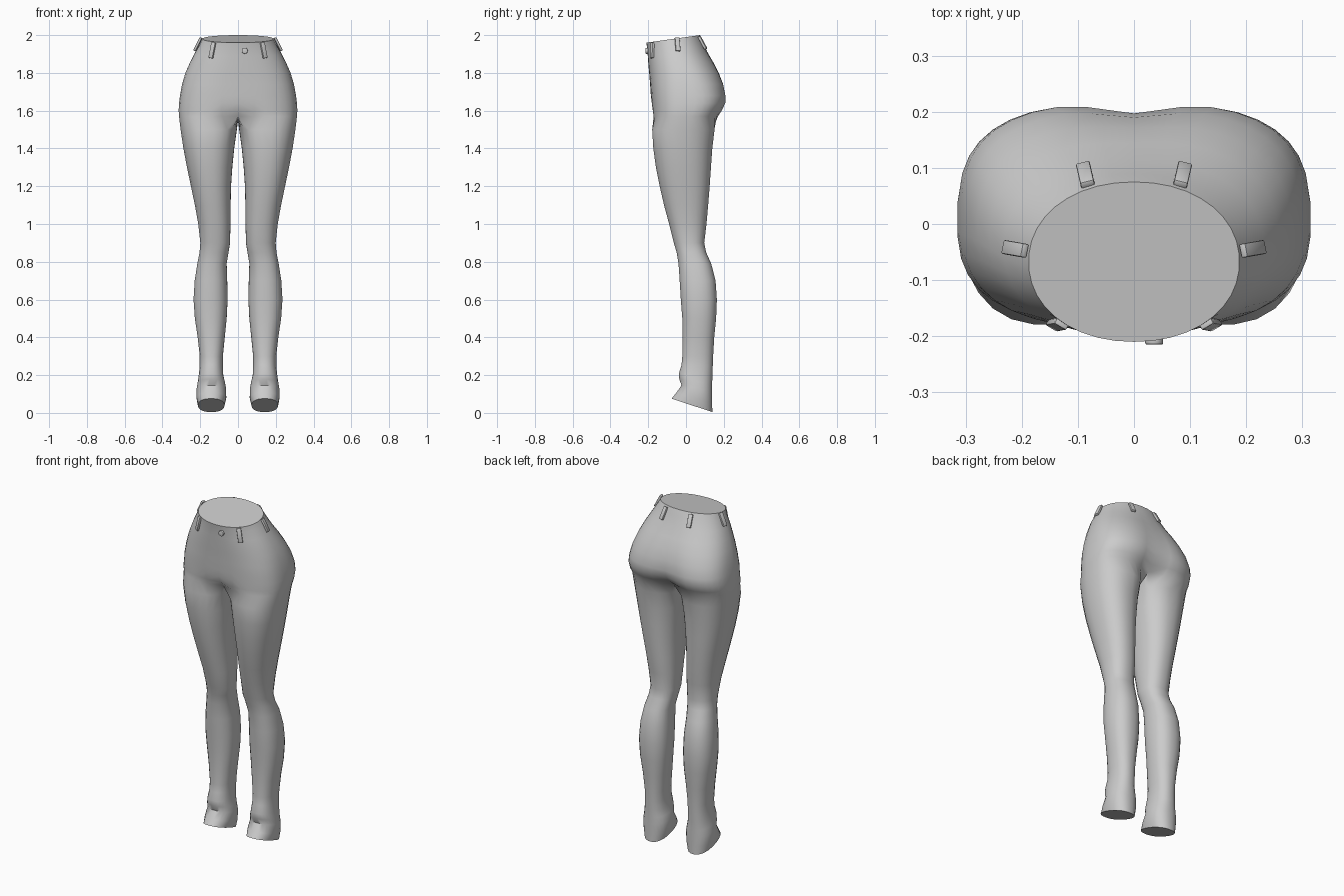
import bpy, bmesh
from math import sin, cos, pi, exp
from mathutils import Vector, Matrix

if "Cube" in bpy.data.objects:
    bpy.data.objects.remove(bpy.data.objects["Cube"])

OUT, INN = 20, 7          # points on outer arc, points on the inner-thigh arc
GAP = pi / 5              # half angle of the inner-thigh arc


def spow(v, p):
    return (1 if v >= 0 else -1) * abs(v) ** p


def activate(ob):
    bpy.ops.object.select_all(action='DESELECT')
    ob.select_set(True)
    bpy.context.view_layer.objects.active = ob


def make(name, bm, angle):
    bmesh.ops.recalc_face_normals(bm, faces=bm.faces)
    me = bpy.data.meshes.new(name)
    bm.to_mesh(me)
    bm.free()
    ob = bpy.data.objects.new(name, me)
    bpy.context.collection.objects.link(ob)
    activate(ob)
    bpy.ops.object.shade_smooth_by_angle(angle=angle)
    return ob


def hip_ring(z, xo, yf, yb, n, dent_f, dent_b, tilt):
    """Half section from front centre round the outside to back centre."""
    cy, b, pts = (yf + yb) / 2, (yb - yf) / 2, []
    for i in range(OUT):
        t = pi * i / (OUT - 1)
        x = xo * spow(sin(t), 2 / n) if 0 < i < OUT - 1 else 0
        dy = -b * spow(cos(t), 2 / n)
        dy -= (dent_b if dy > 0 else -dent_f) * exp(-(x / 0.08) ** 2)
        pts.append((x, cy + dy, z + tilt * dy))
    return pts


def leg_ring(z, xi, xo, yf, yb, tilt, n=2.3):
    """Closed section: outer arc first, then the inner arc back to the front."""
    cx, a = (xi + xo) / 2, (xo - xi) / 2
    cy, b = (yf + yb) / 2, (yb - yf) / 2
    ang = [GAP + (2 * pi - 2 * GAP) * i / (OUT - 1) for i in range(OUT)]
    ang += [-GAP + 2 * GAP * (j + 1) / (INN + 1) for j in range(INN)]
    return [(cx - a * spow(cos(t), 2 / n), cy - b * spow(sin(t), 2 / n),
             z - tilt * b * spow(sin(t), 2 / n)) for t in ang]


# z, half width, front y, back y, squareness, front dent, back dent, tilt
HIPS = [
    (1.98, 0.188, -0.210, 0.075, 2.1, 0, 0, 0.14),
    (1.95, 0.203, -0.206, 0.090, 2.1, 0, 0, 0.12),
    (1.90, 0.232, -0.202, 0.115, 2.2, 0, 0.003, 0.08),
    (1.85, 0.257, -0.199, 0.150, 2.3, 0, 0.006, 0.04),
    (1.80, 0.279, -0.195, 0.181, 2.4, 0, 0.010, 0),
    (1.74, 0.297, -0.190, 0.205, 2.6, 0, 0.015, 0),
    (1.68, 0.308, -0.186, 0.217, 2.8, 0, 0.020, 0),
    (1.64, 0.313, -0.183, 0.217, 2.8, 0.002, 0.030, 0),
    (1.60, 0.315, -0.182, 0.198, 2.8, 0.015, 0.042, 0),
    (1.57, 0.313, -0.181, 0.180, 2.7, 0.042, 0.060, 0),
]
# z, inner x, outer x, front y, back y, tilt
LEGS = [
    (1.50, 0.006, 0.305, -0.180, 0.152, 0),
    (1.40, 0.020, 0.290, -0.174, 0.140, 0),
    (1.30, 0.030, 0.271, -0.160, 0.133, 0),
    (1.20, 0.037, 0.250, -0.140, 0.126, 0),
    (1.10, 0.039, 0.229, -0.117, 0.118, 0),
    (1.00, 0.040, 0.211, -0.090, 0.109, 0),
    (0.90, 0.042, 0.200, -0.065, 0.097, 0),
    (0.85, 0.050, 0.204, -0.050, 0.107, 0),
    (0.79, 0.060, 0.216, -0.040, 0.134, 0),
    (0.70, 0.057, 0.230, -0.034, 0.157, 0),
    (0.60, 0.055, 0.236, -0.028, 0.164, 0),
    (0.50, 0.060, 0.229, -0.020, 0.160, 0),
    (0.40, 0.070, 0.214, -0.019, 0.150, 0),
    (0.30, 0.080, 0.203, -0.020, 0.144, 0),
    (0.25, 0.080, 0.203, -0.024, 0.142, -0.05),
    (0.20, 0.078, 0.208, -0.038, 0.140, -0.10),
    (0.165, 0.070, 0.213, -0.036, 0.139, -0.15),
    (0.13, 0.063, 0.219, -0.024, 0.139, -0.20),
    (0.08, 0.062, 0.220, -0.052, 0.139, -0.28),
    (0.04, 0.072, 0.212, -0.077, 0.140, -0.33),
]

# Trousers: loft one half, then mirror
bm = bmesh.new()


def add(pts):
    return [bm.verts.new(p) for p in pts]


def bridge(a, b, closed):
    n = len(a)
    for i in range(n if closed else n - 1):
        j = (i + 1) % n
        bm.faces.new((a[i], a[j], b[j], b[i]))


hips = [add(hip_ring(*r)) for r in HIPS]
for a, b in zip(hips, hips[1:]):
    bridge(a, b, False)
bm.faces.new(hips[0])
# crotch seam joins back centre to front centre under the body
back, front = hips[-1][-1].co, hips[-1][0].co
seam = []
for j in range(INN):
    t = (j + 1) / (INN + 1)
    p = back.lerp(front, t)
    seam.append((0, p.y, p.z - 0.025 * sin(pi * t)))
prev = hips[-1] + add(seam)
for r in LEGS:
    ring = add(leg_ring(*r))
    bridge(prev, ring, True)
    prev = ring
bm.faces.new(prev)
geom = bmesh.ops.duplicate(bm, geom=bm.verts[:] + bm.edges[:] + bm.faces[:])['geom']
for v in geom:
    if isinstance(v, bmesh.types.BMVert):
        v.co.x *= -1
bmesh.ops.remove_doubles(bm, verts=bm.verts, dist=0.0005)
make("trousers", bm, 0.9)


# Belt loops: small bevelled straps lying on the waist
def strap(name, top, bottom, out):
    top, bottom, out = Vector(top), Vector(bottom), Vector(out)
    zc = (top - bottom).normalized()
    yc = (out - zc * out.dot(zc)).normalized()
    m = Matrix((yc.cross(zc), yc, zc)).transposed().to_4x4()
    m.translation = (top + bottom) / 2 + yc * 0.003
    bm = bmesh.new()
    bmesh.ops.create_cube(bm, size=1, matrix=m @ Matrix.Diagonal(
        (0.025, 0.013, (top - bottom).length, 1)))
    bmesh.ops.bevel(bm, geom=bm.edges[:], offset=0.003, segments=2, affect='EDGES', profile=0.5)
    make(name, bm, 0.6)


for s, side in ((-1, "left"), (1, "right")):
    strap("front_belt_loop_" + side, (s * 0.127, -0.175, 1.96), (s * 0.143, -0.178, 1.878), (s * 0.5, -0.85, 0))
    strap("side_belt_loop_" + side, (s * 0.192, -0.048, 1.985), (s * 0.227, -0.042, 1.915), (s, 0.2, 0))
    strap("back_belt_loop_" + side, (s * 0.082, 0.068, 1.99), (s * 0.090, 0.103, 1.925), (s * 0.25, 1, 0))

# Button on the front of the waist
bm = bmesh.new()
bmesh.ops.create_cone(bm, cap_ends=True, segments=16, radius1=0.016, radius2=0.016, depth=0.014,
                      matrix=Matrix.Translation((0.036, -0.208, 1.917)) @ Matrix.Rotation(pi / 2, 4, 'X'))
bmesh.ops.bevel(bm, geom=[e for e in bm.edges if abs(e.verts[0].co.y - e.verts[1].co.y) < 1e-4],
                offset=0.003, segments=2, affect='EDGES', profile=0.5)
make("button", bm, 0.6)
